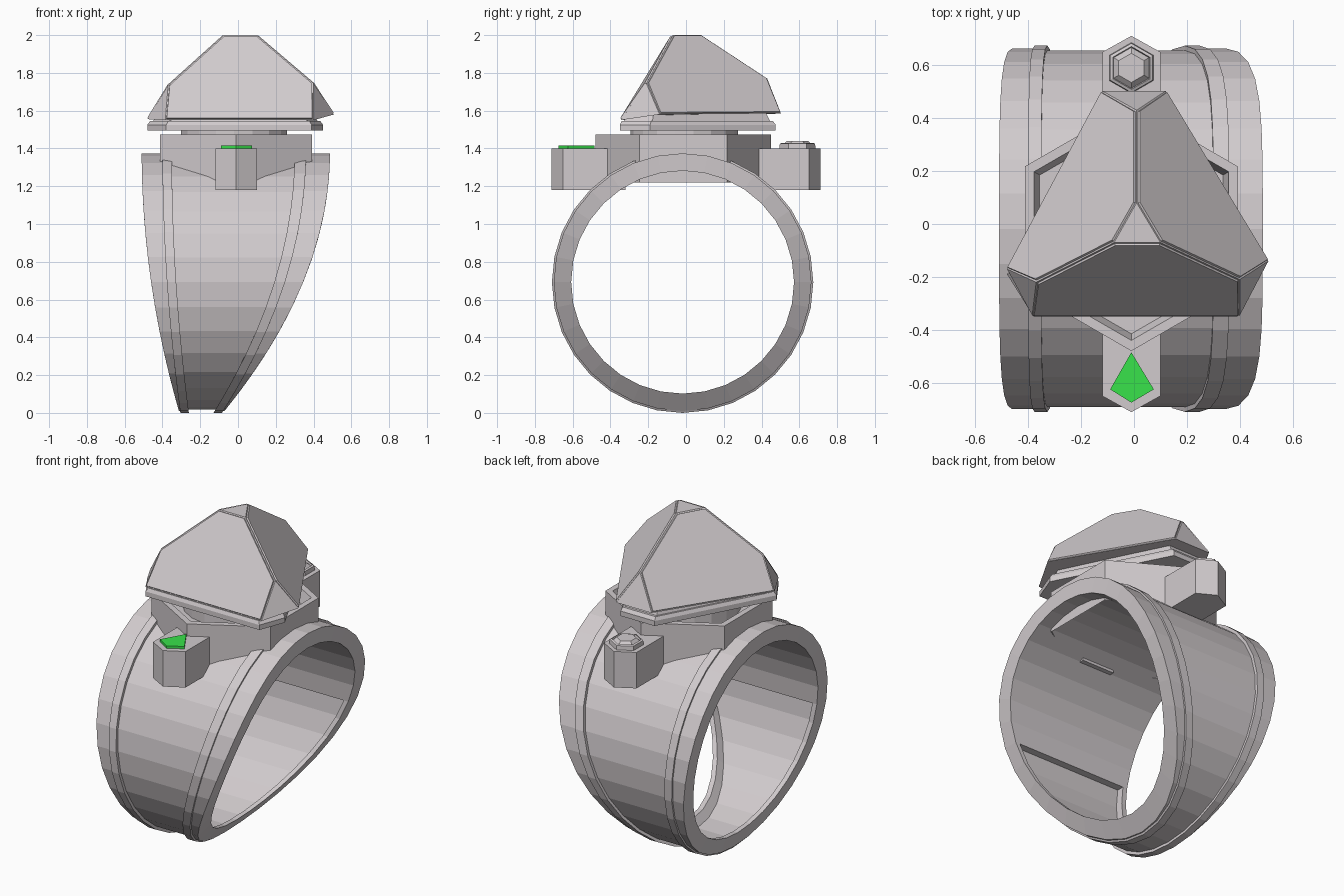
import bpy, bmesh, math

cube = bpy.data.objects.get("Cube")
if cube:
    bpy.data.objects.remove(cube, do_unlink=True)


def material(name, color):
    m = bpy.data.materials.new(name)
    m.use_nodes = True
    m.diffuse_color = color
    bsdf = next(n for n in m.node_tree.nodes if n.type == 'BSDF_PRINCIPLED')
    bsdf.inputs["Base Color"].default_value = color
    return m


metal = material("pale_metal", (0.64, 0.60, 0.615, 1))
green = material("green_enamel", (0.04, 0.76, 0.07, 1))


def finish(bm, name, mat):
    mesh = bpy.data.meshes.new(name)
    bm.to_mesh(mesh)
    bm.free()
    mesh.materials.append(mat)
    obj = bpy.data.objects.new(name, mesh)
    bpy.context.collection.objects.link(obj)
    return obj


def prism(name, outline, z0, z1, mat, insets=(), top_scale=1.0, open_base=False):
    """Upright prism; insets are (thickness, depth) steps on the top face."""
    bm = bmesh.new()
    n = len(outline)
    cx = sum(p[0] for p in outline) / n
    cy = sum(p[1] for p in outline) / n
    low = [bm.verts.new((x, y, z0)) for x, y in outline]
    high = [bm.verts.new((cx + (x - cx) * top_scale, cy + (y - cy) * top_scale, z1))
            for x, y in outline]
    base = bm.faces.new(low[::-1])
    top = bm.faces.new(high)
    for i in range(n):
        j = (i + 1) % n
        bm.faces.new((low[i], low[j], high[j], high[i]))
    bmesh.ops.recalc_face_normals(bm, faces=bm.faces)
    for thickness, depth in insets:
        bmesh.ops.inset_region(bm, faces=[top], thickness=thickness, depth=depth)
    if open_base:
        bm.faces.remove(base)
    return finish(bm, name, mat)


def ngon(n, radius, cx, cy):
    """Regular outline with a point towards +y."""
    return [(cx + radius * math.cos(math.pi / 2 + i * math.tau / n),
             cy + radius * math.sin(math.pi / 2 + i * math.tau / n)) for i in range(n)]


# Tapered band: cross-section points are (x at bottom, x at top, radius)
SECTION = [(-.31, -.51, .59), (-.31, -.51, .682),
           (-.305, -.40, .682), (-.305, -.40, .692), (-.26, -.35, .692), (-.26, -.35, .674),
           (-.13, .30, .674), (-.13, .30, .692), (-.085, .36, .692), (-.085, .36, .682),
           (-.08, .487, .682), (-.08, .487, .59)]
# Shallow hollow inside the lower half, between two lips
HOLLOW = [(-.11, .457, .59), (-.11, .457, .635), (-.28, -.48, .635), (-.28, -.48, .59)]
HALF, CENTRE_Y, CENTRE_Z = 16, -0.018, 0.692


def half_band(name, section, start):
    bm = bmesh.new()
    rings = []
    for i in range(HALF + 1):
        angle = start + i * math.pi / HALF
        ring = []
        for x_low, x_high, radius in section:
            z = CENTRE_Z + radius * math.sin(angle)
            rise = 1 - (1 - z / (2 * CENTRE_Z)) ** 2
            ring.append(bm.verts.new((x_low + (x_high - x_low) * rise,
                                      CENTRE_Y + radius * math.cos(angle), z)))
        rings.append(ring)
    for ring, following in zip(rings, rings[1:]):
        for k in range(len(section)):
            m = (k + 1) % len(section)
            bm.faces.new((ring[k], ring[m], following[m], following[k]))
    bm.faces.new(rings[0])
    bm.faces.new(rings[-1])
    bmesh.ops.recalc_face_normals(bm, faces=bm.faces)
    finish(bm, name, metal)


half_band("upper_band", SECTION, 0)
half_band("lower_band", SECTION + HOLLOW, math.pi)

# Hexagonal platform with a recessed top, and the neck standing in it
prism("platform", ngon(6, .465, -.01, -.015), 1.22, 1.475, metal,
      insets=[(.04, 0), (.025, -.07)], open_base=True)
prism("neck", ngon(18, .285, -.02, -.01), 1.38, 1.50, metal)

# Studs at the front and back of the platform
for name, side in (("front_stud", -1), ("back_stud", 1)):
    outline = [(-.12, side * .32), (-.12, side * .65), (-.01, side * .711),
               (.10, side * .65), (.10, side * .32)]
    prism(name, outline if side < 0 else outline[::-1], 1.18, 1.40, metal)

# Green kite on the front stud
prism("green_kite", [(-.01, -.485), (-.09, -.625), (-.01, -.675), (.075, -.625)],
      1.40, 1.415, green)

# Hexagonal cap on the back stud, with a faceted centre
prism("stud_cap", ngon(6, .097, -.01, .59), 1.39, 1.425, metal,
      insets=[(.012, .005), (.004, -.01), (.022, .02)], top_scale=.96)

# Thin triangular collar below the crown
COLLAR = [(-.48, -.19), (-.38, -.35), (.39, -.35), (.45, -.19), (.11, .475), (-.12, .475)]
prism("collar", COLLAR, 1.495, 1.525, metal)
prism("collar_rim", COLLAR, 1.525, 1.545, metal, top_scale=.97)
prism("crown_base", [(x * .94, y * .94) for x, y in COLLAR], 1.54, 1.60, metal, top_scale=.94)

# Crown: three-sided pyramid with clipped corners and a flat tip
CORNERS = [  # tip, shoulder, two foot points, counter-clockwise round the crown
    [(-.075, -.07, 2), (-.37, -.22, 1.735), (-.48, -.17, 1.555), (-.385, -.345, 1.55)],
    [(.10, -.07, 2), (.40, -.21, 1.745), (.40, -.345, 1.55), (.508, -.14, 1.58)],
    [(.01, .08, 2), (.01, .43, 1.77), (.12, .503, 1.585), (-.12, .503, 1.585)],
]
bm = bmesh.new()
corner_verts = [[bm.verts.new(p) for p in corner] for corner in CORNERS]
panels = []
for i in range(3):
    tip, shoulder, foot_a, foot_b = corner_verts[i]
    next_tip, next_shoulder, next_foot, _ = corner_verts[(i + 1) % 3]
    bm.faces.new((shoulder, foot_a, foot_b))
    panels.append(bm.faces.new((tip, shoulder, foot_b, next_foot, next_shoulder, next_tip)))
bm.faces.new([c[0] for c in corner_verts])
bm.faces.new([v for c in corner_verts for v in c[2:]])
bmesh.ops.recalc_face_normals(bm, faces=bm.faces)
# Raised panels leave narrow channels along the ridges
bmesh.ops.inset_individual(bm, faces=panels, thickness=.008, depth=0)
bmesh.ops.inset_individual(bm, faces=panels, thickness=.002, depth=.008)
finish(bm, "crown", metal)
